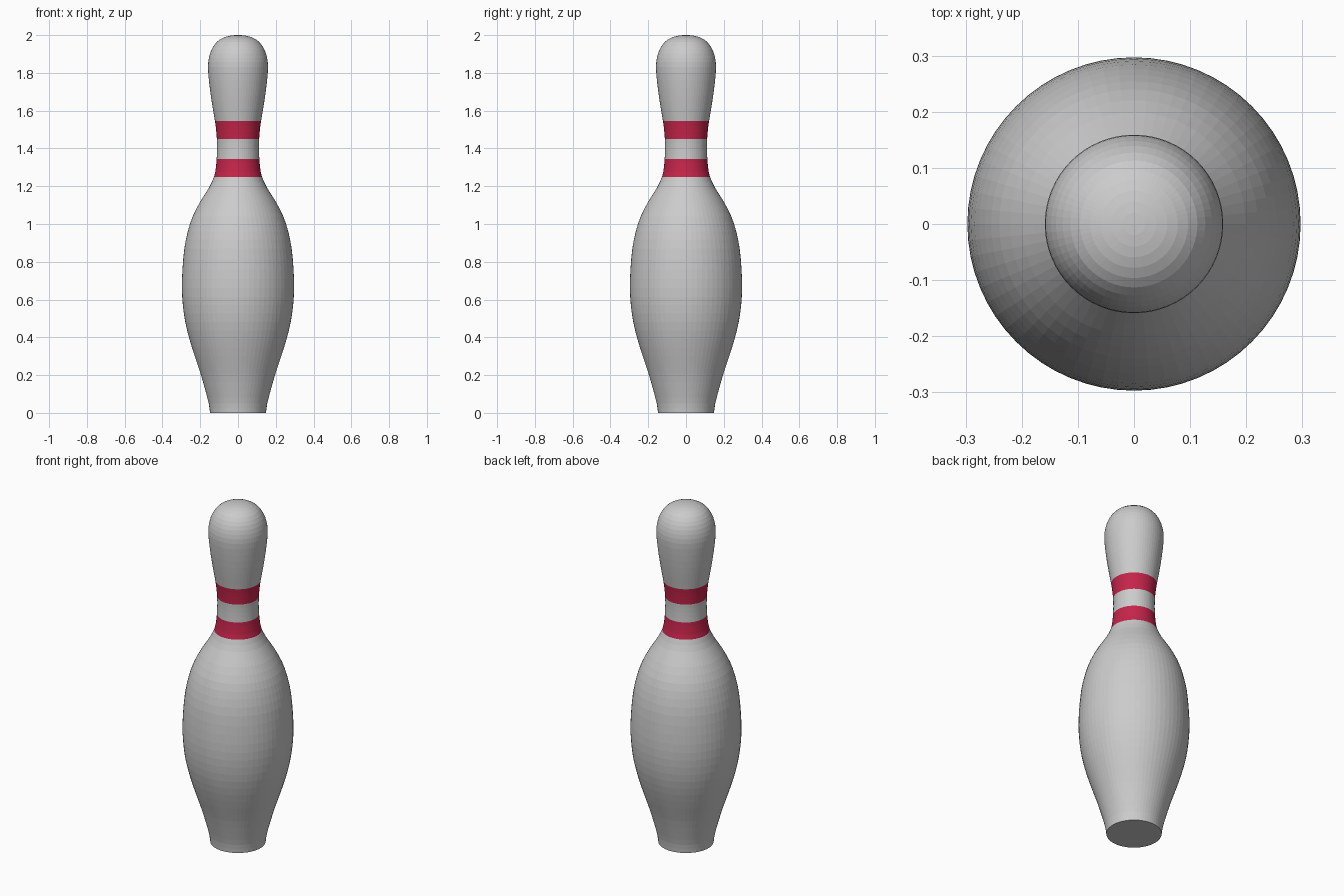
import bpy, bmesh, math
from mathutils import Vector

if "Cube" in bpy.data.objects:
    bpy.data.objects.remove(bpy.data.objects["Cube"])

SEGMENTS = 64
STEPS = 2

# Half profile of the pin as (radius, height), base to crown
profile = [(0.148, 0.0), (0.155, 0.05), (0.173, 0.12), (0.199, 0.21), (0.229, 0.30),
           (0.257, 0.39), (0.279, 0.48), (0.292, 0.57), (0.297, 0.66), (0.294, 0.76),
           (0.284, 0.87), (0.266, 0.96), (0.240, 1.04), (0.199, 1.12), (0.155, 1.19),
           (0.127, 1.25), (0.117, 1.30), (0.113, 1.345), (0.111, 1.40), (0.112, 1.45),
           (0.116, 1.50), (0.122, 1.545), (0.133, 1.61), (0.144, 1.68), (0.154, 1.76),
           (0.159, 1.83), (0.154, 1.88), (0.139, 1.925), (0.113, 1.963), (0.078, 1.986),
           (0.040, 1.997), (0.0, 2.0)]


def smooth_curve(points):
    """Catmull-Rom refinement; returns points that still contain the originals."""
    pts = [Vector(p) for p in points]
    pts = [2 * pts[0] - pts[1]] + pts + [Vector((-pts[-2].x, pts[-2].y))]
    out = []
    for a, b, c, d in zip(pts, pts[1:], pts[2:], pts[3:]):
        for i in range(STEPS):
            t = i / STEPS
            out.append(0.5 * (2 * b + (c - a) * t + (2 * a - 5 * b + 4 * c - d) * t**2
                              + (3 * b - a - 3 * c + d) * t**3))
    return out + [pts[-2]]


curve = smooth_curve(profile)


def turned_part(name, low, high, material=None):
    """Lathe the stretch of the profile between two heights."""
    bm = bmesh.new()
    below = None
    for p in curve:
        if not low - 1e-4 <= p.y <= high + 1e-4:
            continue
        if p.x < 1e-5:
            tip = bm.verts.new((0, 0, p.y))
            for i in range(SEGMENTS):
                bm.faces.new((below[i], below[(i + 1) % SEGMENTS], tip))
            continue
        ring = [bm.verts.new((p.x * math.cos(2 * math.pi * i / SEGMENTS),
                              p.x * math.sin(2 * math.pi * i / SEGMENTS), p.y))
                for i in range(SEGMENTS)]
        if below:
            for i in range(SEGMENTS):
                j = (i + 1) % SEGMENTS
                bm.faces.new((below[i], below[j], ring[j], ring[i]))
        elif low == 0:
            bm.faces.new(ring[::-1])
        below = ring
    mesh = bpy.data.meshes.new(name)
    bm.to_mesh(mesh)
    bm.free()
    if material:
        mesh.materials.append(material)
    obj = bpy.data.objects.new(name, mesh)
    bpy.context.collection.objects.link(obj)
    return obj


red = bpy.data.materials.new("stripe_red")
red.diffuse_color = (0.56, 0.018, 0.07, 1)
red.use_nodes = True
red.node_tree.nodes["Principled BSDF"].inputs["Base Color"].default_value = red.diffuse_color

# Grey pin sections with two red stripes flush around the neck
turned_part("belly", 0, 1.25)
turned_part("lower_stripe", 1.25, 1.345, red)
turned_part("neck", 1.345, 1.45)
turned_part("upper_stripe", 1.45, 1.545, red)
turned_part("head", 1.545, 2.0)
